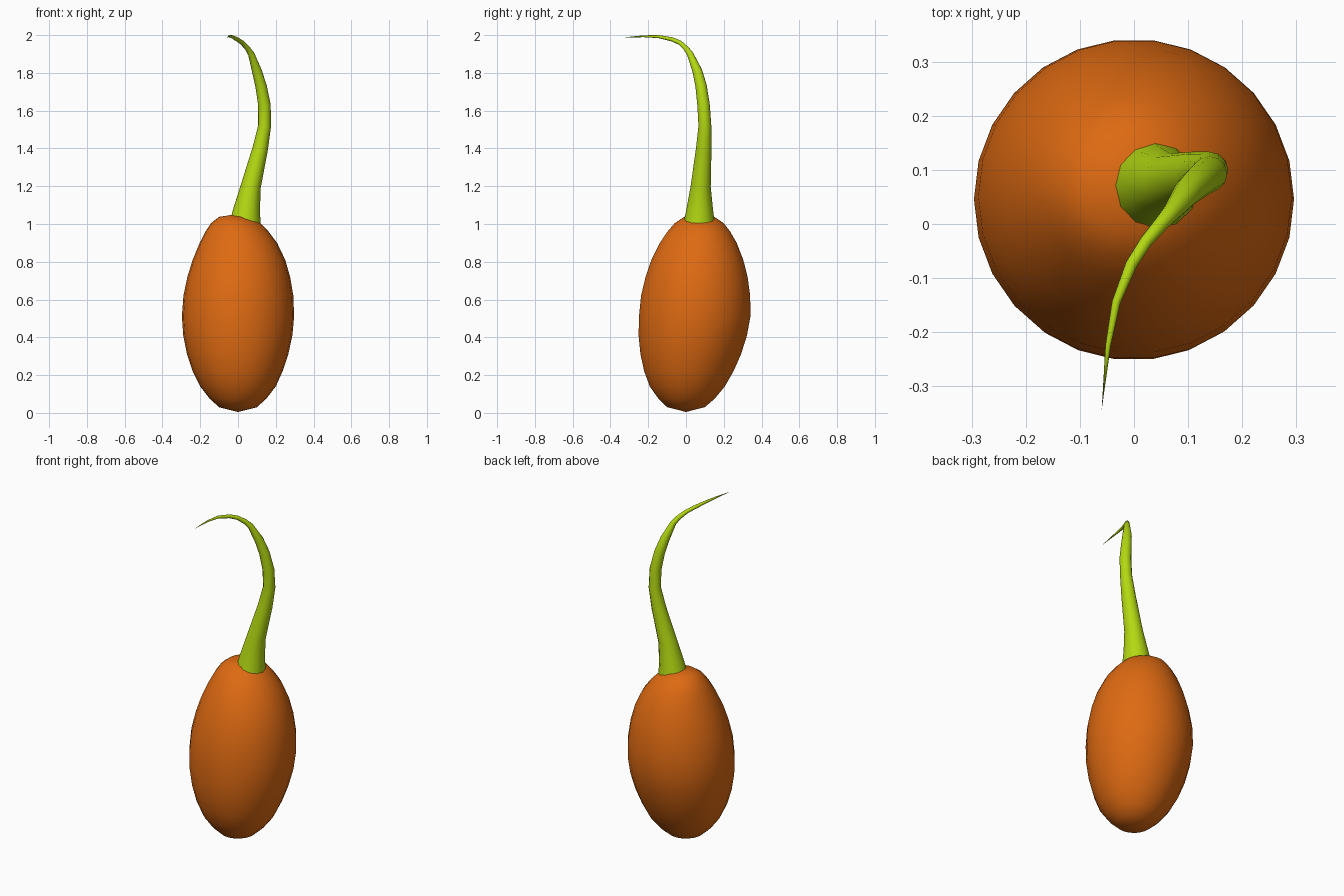
import bpy, bmesh, math
from mathutils import Vector


def loft(name, stations, sides, color, level_rings):
    """Skin round rings (x, y, z, radius) along a path; radius 0 makes a pole."""
    bm = bmesh.new()
    pts = [Vector(s[:3]) for s in stations]
    u, w, axis = Vector((1, 0, 0)), Vector((0, 1, 0)), Vector((0, 0, 1))
    rings = []
    for i, s in enumerate(stations):
        if not level_rings and i > 0:
            # carry the frame along the path without twisting
            a = (pts[i] - pts[i - 1]).normalized()
            b = (pts[min(i + 1, len(pts) - 1)] - pts[i]).normalized()
            t = (a + b).normalized() if b.length else a
            q = axis.rotation_difference(t)
            u, w, axis = q @ u, q @ w, t
        if s[3] == 0:
            rings.append([bm.verts.new(pts[i])] * sides)
            continue
        angles = [2 * math.pi * k / sides for k in range(sides)]
        rings.append([bm.verts.new(pts[i] + s[3] * (math.cos(g) * u + math.sin(g) * w))
                      for g in angles])
    for lo, hi in zip(rings, rings[1:]):
        for k in range(sides):
            n = (k + 1) % sides
            loop = list(dict.fromkeys((lo[k], lo[n], hi[n], hi[k])))
            bm.faces.new(loop)
    bmesh.ops.recalc_face_normals(bm, faces=bm.faces[:])
    for f in bm.faces:
        f.smooth = True
    mesh = bpy.data.meshes.new(name)
    bm.to_mesh(mesh)
    bm.free()
    mat = bpy.data.materials.new(name + "_color")
    mat.diffuse_color = color
    mesh.materials.append(mat)
    obj = bpy.data.objects.new(name, mesh)
    bpy.context.collection.objects.link(obj)
    return obj


# egg-shaped bulb, leaning slightly towards the back
bulb = [
    (0, 0, 0.005, 0), (0, 0, 0.03, 0.10), (0, 0.003, 0.075, 0.15),
    (0, 0.007, 0.14, 0.20), (-0.002, 0.015, 0.22, 0.238),
    (-0.002, 0.025, 0.31, 0.268), (-0.001, 0.036, 0.41, 0.289),
    (0, 0.046, 0.51, 0.297), (0.002, 0.051, 0.62, 0.291),
    (0.004, 0.056, 0.72, 0.272), (0.005, 0.06, 0.81, 0.245),
    (0.002, 0.065, 0.90, 0.205), (-0.005, 0.068, 0.96, 0.167),
    (-0.012, 0.07, 1.005, 0.13), (-0.02, 0.07, 1.038, 0.08),
    (-0.02, 0.07, 1.05, 0),
]
loft("bulb", bulb, 26, (0.73, 0.144, 0.006, 1), True)

# tapering stem that curls over to the front
stem = [
    (0.035, 0.069, 0.99, 0.085), (0.047, 0.073, 1.08, 0.07),
    (0.068, 0.078, 1.2, 0.053), (0.118, 0.094, 1.4, 0.041),
    (0.141, 0.1, 1.52, 0.034), (0.14, 0.093, 1.63, 0.033),
    (0.122, 0.08, 1.73, 0.03), (0.1, 0.06, 1.81, 0.026),
    (0.07, 0.022, 1.9, 0.017), (0.05, 0.0, 1.93, 0.014),
    (0.022, -0.033, 1.96, 0.012), (-0.005, -0.075, 1.978, 0.011),
    (-0.033, -0.145, 1.992, 0.008), (-0.048, -0.225, 1.994, 0.005),
    (-0.06, -0.345, 1.986, 0),
]
loft("stem", stem, 12, (0.45, 0.69, 0.006, 1), False)
